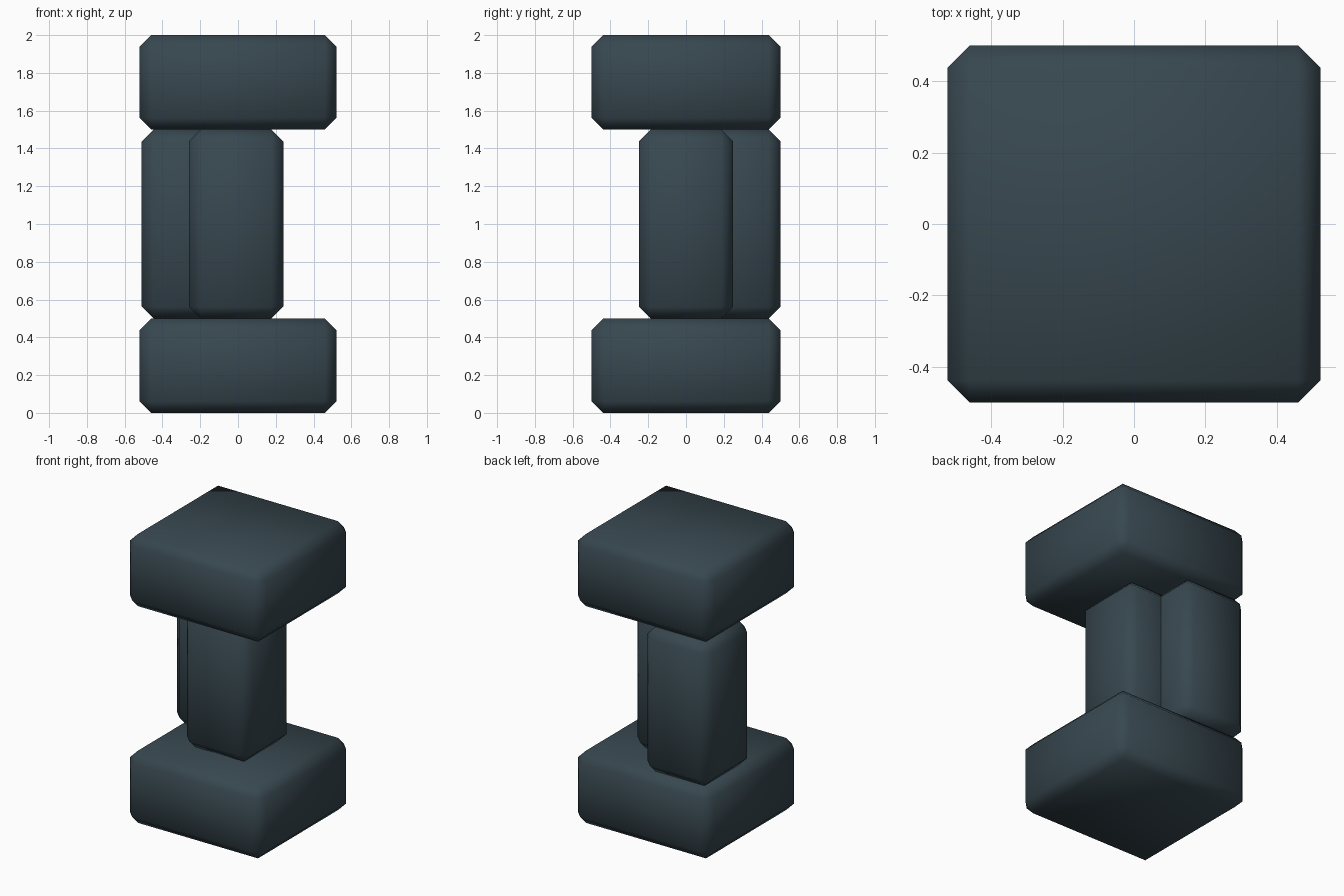
import bpy

if "Cube" in bpy.data.objects:
    bpy.data.objects.remove(bpy.data.objects["Cube"])

slate = bpy.data.materials.new("dark slate")
slate.diffuse_color = (0.0382, 0.0630, 0.0782, 1.0)
slate.use_nodes = True
slate.node_tree.nodes["Principled BSDF"].inputs["Base Color"].default_value = slate.diffuse_color


def block(name, lo, hi, bevel=0.0625):
    """Chamfered, smooth-shaded box between two opposite corners."""
    centre = [(a + b) / 2 for a, b in zip(lo, hi)]
    bpy.ops.mesh.primitive_cube_add(size=1, location=centre)
    ob = bpy.context.object
    ob.name = name
    ob.scale = [b - a for a, b in zip(lo, hi)]
    bpy.ops.object.transform_apply(location=False, rotation=False, scale=True)
    mod = ob.modifiers.new("chamfer", 'BEVEL')
    mod.width = bevel
    mod.segments = 1
    mod.limit_method = 'NONE'
    bpy.ops.object.shade_smooth()
    ob.data.materials.append(slate)
    return ob


# Matching slabs at the bottom and top
for name, z in (("base_slab", 0.0), ("top_slab", 1.5)):
    block(name, (-0.522, -0.5, z), (0.522, 0.5, z + 0.5))

# Two overlapping square columns: one central, one shifted to the back left
for name, x, y in (("centre_column", -0.01, 0.0), ("back_column", -0.26, 0.25)):
    block(name, (x - 0.25, y - 0.25, 0.5), (x + 0.25, y + 0.25, 1.5))
